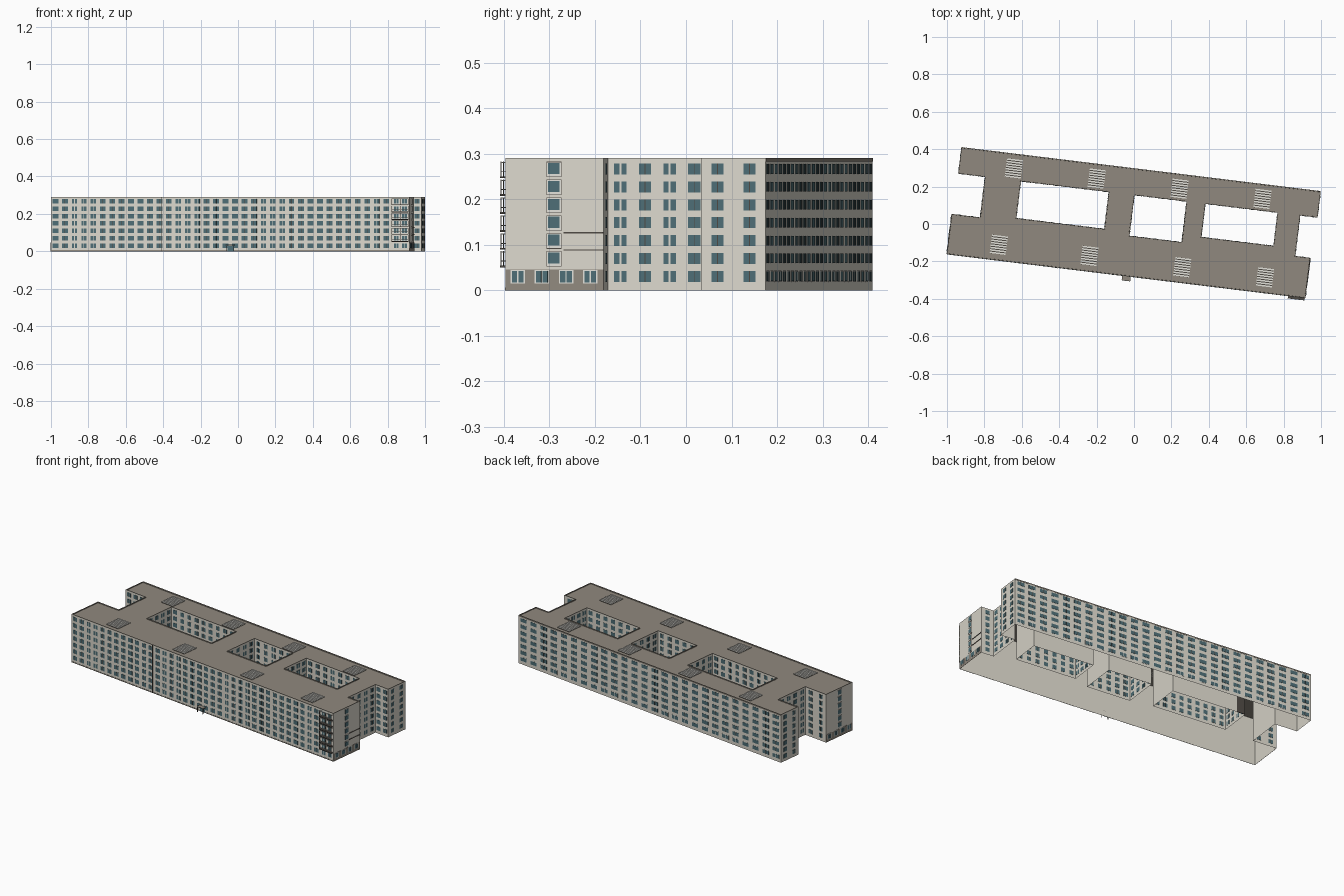
import bpy
import bmesh
import math
from mathutils import Matrix, Vector

if "Cube" in bpy.data.objects:
    bpy.data.objects.remove(bpy.data.objects["Cube"])

TURN = Matrix.Rotation(math.radians(-6.98), 4, "Z")
HEIGHT, FLOOR, DROP = 0.291, 0.0393, 0.005
FLOORS = range(7)


def make_material(name, rgb):
    m = bpy.data.materials.new(name)
    m.use_nodes = True
    m.diffuse_color = (*rgb, 1)
    m.node_tree.nodes["Principled BSDF"].inputs["Base Color"].default_value = (*rgb, 1)
    return m


MATS = [
    make_material("wall_beige", (0.72, 0.69, 0.61)),
    make_material("roof_brown", (0.28, 0.25, 0.21)),
    make_material("glass_teal", (0.075, 0.155, 0.18)),
    make_material("trim_dark", (0.075, 0.065, 0.055)),
    make_material("frame_white", (0.76, 0.75, 0.7)),
]
WALL, ROOF, GLASS, DARK, WHITE = range(5)


def finish(bm, name):
    bm.transform(TURN)
    mesh = bpy.data.meshes.new(name)
    bm.to_mesh(mesh)
    bm.free()
    for m in MATS:
        mesh.materials.append(m)
    obj = bpy.data.objects.new(name, mesh)
    bpy.context.collection.objects.link(obj)


def box(bm, frame, centre, size, mat):
    m = frame @ Matrix.Translation(centre) @ Matrix.Diagonal((*size, 1))
    made = bmesh.ops.create_cube(bm, size=1, matrix=m)
    for f in {f for v in made["verts"] for f in v.link_faces}:
        f.material_index = mat


def plate(bm, frame, t, z, w, h, out, mat):
    """Thin panel standing on the outside of a wall."""
    box(bm, frame, (t, out / 2 + 0.0002, z), (w, out, h), mat)


def wall_frame(a, b):
    """Local x runs along the wall, local y points outward, z up."""
    d = (Vector(b) - Vector(a)).normalized()
    return Matrix(((d.x, d.y, 0, a[0]), (d.y, -d.x, 0, a[1]), (0, 0, 1, 0), (0, 0, 0, 1)))


def window(bm, frame, t, z, w, h=0.024, framed=False):
    if framed:
        plate(bm, frame, t, z, w + 0.005, h + 0.005, 0.0005, WHITE)
    plate(bm, frame, t, z, w, h, 0.001, GLASS)
    plate(bm, frame, t, z, 0.002, h, 0.0014, WHITE if framed else DARK)


def pair(bm, frame, t, z):
    for s in (-1, 1):
        plate(bm, frame, t + s * 0.008, z, 0.0115, 0.024, 0.001, GLASS)


def floor_z(i):
    return 0.031 + i * FLOOR


def facade(name, a, b, count, width=0.027, height=0.024, narrow=(), span=None, framed_base=False):
    """Rows of evenly spaced windows on the wall from a to b."""
    frame, bm = wall_frame(a, b), bmesh.new()
    start, end = span or (0, (Vector(b) - Vector(a)).length)
    pitch = (end - start) / count
    for c in range(count):
        t = start + (c + 0.5) * pitch
        for i in FLOORS:
            if c in narrow:
                pair(bm, frame, t, floor_z(i))
            else:
                window(bm, frame, t, floor_z(i), width, height, framed_base and i == 0)
    finish(bm, name)


# Body: wings and links as (u0, u1, v0, v1) rectangles of one footprint
V_FRONT, V_IN, V_OUT, V_BACK = -0.282, -0.065, 0.153, 0.295
FRONT_L, FRONT_R, BACK_L, BACK_R = -0.974, 0.957, -0.966, 0.97
RECTS = [
    (FRONT_L, FRONT_R, V_FRONT, V_IN), (BACK_L, BACK_R, V_OUT, V_BACK),
    (-0.822, -0.628, V_IN, V_OUT), (-0.155, -0.016, V_IN, V_OUT),
    (0.264, 0.366, V_IN, V_OUT), (0.754, 0.877, V_IN, V_OUT),
    (-0.628, -0.155, V_IN, -0.045), (0.366, 0.754, V_IN, -0.025),
]
us = sorted({u for r in RECTS for u in r[:2]})
vs = sorted({v for r in RECTS for v in r[2:]})
bm = bmesh.new()
grid = {(u, v): bm.verts.new((u, v, 0)) for u in us for v in vs}
for u0, u1 in zip(us, us[1:]):
    for v0, v1 in zip(vs, vs[1:]):
        cu, cv = (u0 + u1) / 2, (v0 + v1) / 2
        if any(r[0] < cu < r[1] and r[2] < cv < r[3] for r in RECTS):
            bm.faces.new([grid[k] for k in ((u0, v0), (u1, v0), (u1, v1), (u0, v1))])
bmesh.ops.delete(bm, geom=[v for v in bm.verts if not v.link_faces], context="VERTS")
ext = bmesh.ops.extrude_face_region(bm, geom=bm.faces[:], use_keep_orig=True)["geom"]
bmesh.ops.translate(bm, verts=[g for g in ext if isinstance(g, bmesh.types.BMVert)], vec=(0, 0, HEIGHT))
bmesh.ops.recalc_face_normals(bm, faces=bm.faces[:])
# The shell is open underneath; a low rim surrounds the roof deck
under = [f for f in bm.faces if f.normal.z < -0.9]
bmesh.ops.delete(bm, geom=under, context="FACES_ONLY")
loose = [e for e in bm.edges if not e.link_faces]
bmesh.ops.delete(bm, geom=loose, context="EDGES")
top = [f for f in bm.faces if f.normal.z > 0.9]
bmesh.ops.inset_region(bm, faces=top, thickness=0.004)
bmesh.ops.inset_region(bm, faces=top, thickness=0.0005, depth=-DROP)
for f in bm.faces:
    f.material_index = ROOF if f.calc_center_median().z > 0.27 else WALL
finish(bm, "building_body")

# Long street facades
facade("front_windows", (FRONT_L, V_FRONT), (FRONT_R, V_FRONT), 36, 0.031,
       narrow={2, 3, 4, 13, 14, 15, 22, 23, 24, 25, 34}, span=(0.0, 1.832))
facade("back_windows", (BACK_R, V_BACK), (BACK_L, V_BACK), 26, 0.045, 0.021, framed_base=True)

# Courtyards: four inward-facing walls each
for n, (u0, u1, v0, cols) in enumerate([(-0.628, -0.155, -0.045, 9), (-0.016, 0.264, V_IN, 5),
                                        (0.366, 0.754, -0.025, 7)], 1):
    tag = f"courtyard_{n}_"
    facade(tag + "north_windows", (u0, V_OUT), (u1, V_OUT), cols, narrow={cols // 2})
    facade(tag + "south_windows", (u1, v0), (u0, v0), cols)
    facade(tag + "west_windows", (u0, v0), (u0, V_OUT), 4, narrow={0, 2})
    facade(tag + "east_windows", (u1, V_OUT), (u1, v0), 4, narrow={1, 3})

# End notches and the short ends of the back wing
facade("right_link_windows", (0.877, V_IN), (0.877, V_OUT), 4, narrow={0, 2})
facade("left_link_windows", (-0.822, V_OUT), (-0.822, V_IN), 4, narrow={1, 3})
facade("right_notch_north_windows", (0.877, V_OUT), (BACK_R, V_OUT), 2)
facade("left_notch_north_windows", (BACK_L, V_OUT), (-0.822, V_OUT), 3)
facade("right_notch_south_windows", (FRONT_R, V_IN), (0.877, V_IN), 1)
facade("left_notch_south_windows", (-0.822, V_IN), (FRONT_L, V_IN), 2)
facade("back_wing_right_windows", (BACK_R, V_OUT), (BACK_R, V_BACK), 2)
facade("back_wing_left_windows", (BACK_L, V_BACK), (BACK_L, V_OUT), 2)

# Front wing ends: brown base, framed windows, one column above, pipes
DEPTH = V_IN - V_FRONT
for name, a, b in (("right", (FRONT_R, V_FRONT), (FRONT_R, V_IN)),
                   ("left", (FRONT_L, V_IN), (FRONT_L, V_FRONT))):
    frame, bm = wall_frame(a, b), bmesh.new()
    plate(bm, frame, DEPTH / 2, 0.023, DEPTH, 0.046, 0.001, ROOF)
    for k in range(4):
        t = 0.027 + k * 0.0535
        plate(bm, frame, t, 0.03, 0.032, 0.03, 0.002, WHITE)
        for s in (-1, 1):
            plate(bm, frame, t + s * 0.0072, 0.03, 0.0115, 0.025, 0.003, GLASS)
    t = 0.107 if name == "right" else DEPTH - 0.107
    for i in FLOORS[1:]:
        z = floor_z(i)
        plate(bm, frame, t, z - 0.001, 0.034, 0.034, 0.001, DARK)
        plate(bm, frame, t, z - 0.001, 0.0315, 0.0315, 0.002, WHITE)
        plate(bm, frame, t, z + 0.001, 0.025, 0.0245, 0.003, GLASS)
    if name == "right":
        for z in (0.089, 0.127):
            plate(bm, frame, 0.172, z, 0.088, 0.003, 0.003, DARK)
    finish(bm, f"front_wing_{name}_end")

# Corner balconies on the front
frame, bm = wall_frame((0, V_FRONT), (1, V_FRONT)), bmesh.new()
for i in FLOORS:
    z = floor_z(i)
    for t in (0.887, 0.931):
        window(bm, frame, t, z, 0.026, framed=True)
    if i:
        box(bm, frame, (0.909, 0.0065, z - 0.018), (0.09, 0.013, 0.004), DARK)
        for h in (-0.006, 0.0145):
            box(bm, frame, (0.909, 0.011, z + h), (0.09, 0.002, 0.002), WHITE)
        for t in (0.865, 0.909, 0.953):
            box(bm, frame, (t, 0.011, z), (0.003, 0.002, 0.032), ROOF)
        for t in (0.865, 0.953):
            box(bm, frame, (t, 0.006, z + 0.0145), (0.002, 0.012, 0.002), WHITE)
finish(bm, "corner_balconies")

# Entrance canopy, door and posts
bm = bmesh.new()
plate(bm, frame, -0.006, 0.014, 0.034, 0.028, 0.002, GLASS)
box(bm, frame, (-0.006, 0.012, 0.034), (0.046, 0.024, 0.004), ROOF)
plate(bm, frame, -0.006, 0.034, 0.042, 0.003, 0.025, GLASS)
for t in (-0.026, 0.014):
    box(bm, frame, (t, 0.021, 0.016), (0.003, 0.003, 0.032), DARK)
finish(bm, "entrance")

# Drainpipe, plinth and the band under the back roof edge
bm = bmesh.new()
plate(bm, frame, -0.376, HEIGHT / 2, 0.004, HEIGHT, 0.003, DARK)
plate(bm, frame, -0.009, 0.003, 1.93, 0.006, 0.001, ROOF)
back = wall_frame((BACK_R, V_BACK), (BACK_L, V_BACK))
plate(bm, back, (BACK_R - BACK_L) / 2, HEIGHT - 0.004, BACK_R - BACK_L, 0.008, 0.001, ROOF)
finish(bm, "wall_trim")

# Slatted roof vents, four on each wing
vents = [(-0.674 + 0.4465 * k, 0.217) for k in range(4)]
vents += [(u, -0.198) for u in (-0.704, -0.216, 0.284, 0.73)]
for n, (u, v) in enumerate(vents, 1):
    bm, base = bmesh.new(), Matrix.Translation((u, v, HEIGHT - DROP))
    box(bm, base, (0, 0, 0.0015), (0.084, 0.1, 0.003), DARK)
    for k in range(8):
        box(bm, base, (0, -0.0455 + k * 0.013, 0.0025), (0.086, 0.008, 0.005), WHITE)
    finish(bm, f"roof_vent_{n}")

# Brown corner panel inside the first courtyard wall
bm = bmesh.new()
box(bm, Matrix(), (-0.6, V_OUT, 0.05), (0.052, 0.003, 0.1), DARK)
finish(bm, "courtyard_corner_panel")
